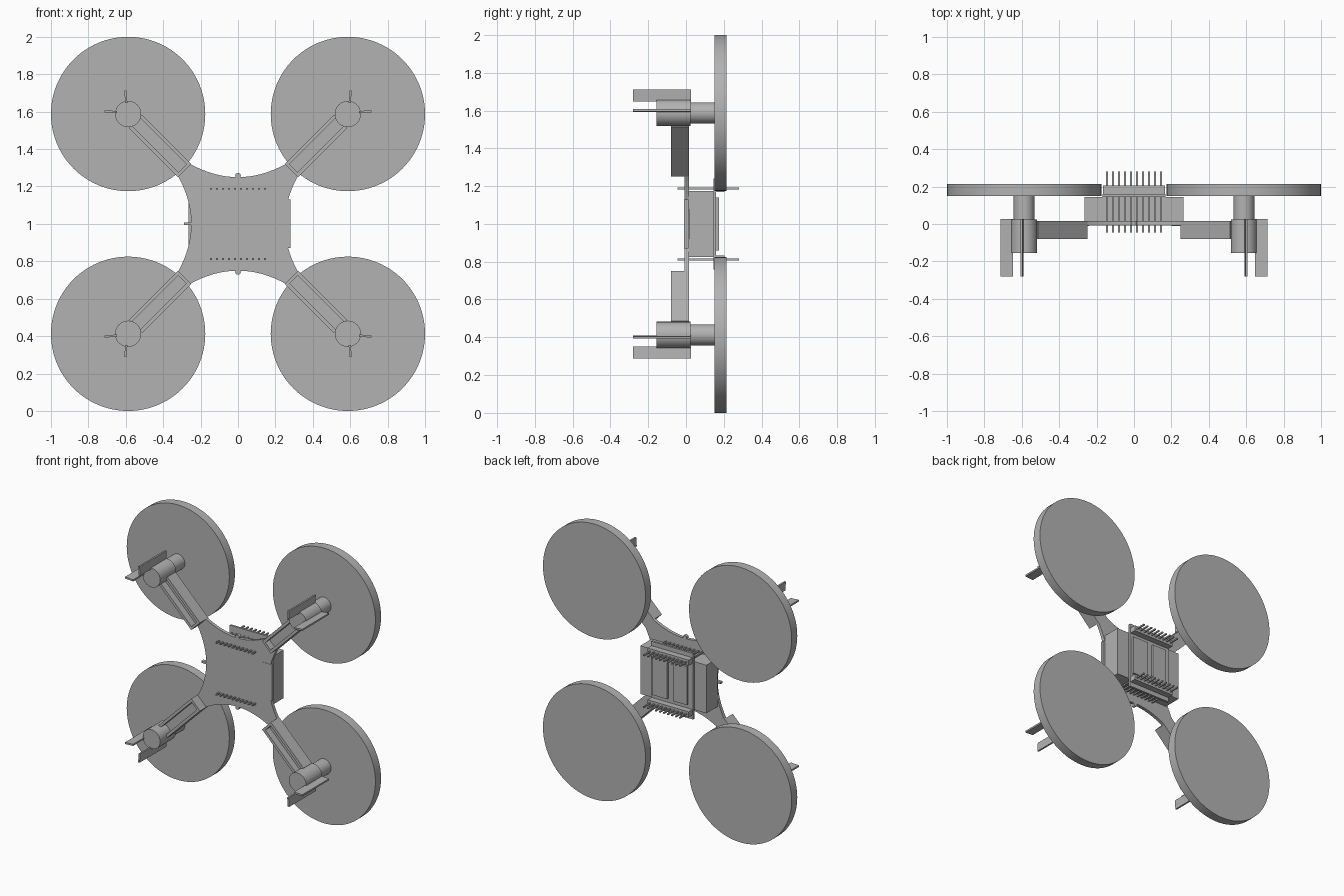
import bpy
import bmesh
import math
from mathutils import Vector, Matrix

old = bpy.data.objects.get("Cube")
if old:
    bpy.data.objects.remove(old, do_unlink=True)

grey = bpy.data.materials.new("plain grey")
grey.use_nodes = True
colour = (0.45, 0.45, 0.45, 1)
grey.diffuse_color = colour
grey.node_tree.nodes["Principled BSDF"].inputs["Base Color"].default_value = colour

MID = 1.0       # height of the middle of the craft
HUB = 0.5875    # rotor offset from the middle along x and z


def finish(name, bm, smooth=False):
    bmesh.ops.recalc_face_normals(bm, faces=bm.faces)
    mesh = bpy.data.meshes.new(name)
    bm.to_mesh(mesh)
    bm.free()
    mesh.materials.append(grey)
    obj = bpy.data.objects.new(name, mesh)
    bpy.context.collection.objects.link(obj)
    if smooth:
        bpy.ops.object.select_all(action='DESELECT')
        obj.select_set(True)
        bpy.context.view_layer.objects.active = obj
        bpy.ops.object.shade_smooth_by_angle(angle=math.radians(35))
    return obj


def add_prism(bm, outline, y0, y1):
    """Extrude an (x, height above middle) outline from y0 to y1."""
    front = [bm.verts.new((x, y0, MID + z)) for x, z in outline]
    face = bm.faces.new(front)
    moved = bmesh.ops.extrude_face_region(bm, geom=[face])["geom"]
    bmesh.ops.translate(bm, vec=(0, y1 - y0, 0),
                        verts=[v for v in moved if isinstance(v, bmesh.types.BMVert)])
    # the extrusion leaves the starting face out, so close it again
    if not face.is_valid:
        bm.faces.new(front)


def add_box(bm, x0, x1, y0, y1, z0, z1):
    add_prism(bm, [(x0, z0), (x1, z0), (x1, z1), (x0, z1)], y0, y1)


def cylinder(name, x, z, radius, y0, y1, sides=64):
    bm = bmesh.new()
    place = Matrix.Translation((x, (y0 + y1) / 2, MID + z)) @ Matrix.Rotation(math.pi / 2, 4, 'X')
    bmesh.ops.create_cone(bm, cap_ends=True, segments=sides, radius1=radius,
                          radius2=radius, depth=y1 - y0, matrix=place)
    return finish(name, bm, True)


def add_bar(bm, sx, sz, start, end, side0, side1, y0, y1):
    """Bar running diagonally outward in the quadrant (sx, sz)."""
    along = Vector((sx, sz)).normalized()
    across = Vector((-along.y, along.x))
    outline = [along * r + across * s for r, s in
               ((start, side0), (end, side0), (end, side1), (start, side1))]
    add_prism(bm, outline, y0, y1)


# Rotor, motor, arm and landing fins in each corner
for sx, horiz in ((1, "left"), (-1, "right")):
    for sz, vert in ((1, "upper"), (-1, "lower")):
        tag = f"{vert}_{horiz}"
        x, z = sx * HUB, sz * HUB
        cylinder(f"rotor_disc_{tag}", x, z, 0.4125, 0.15, 0.215, 96)
        cylinder(f"motor_shaft_{tag}", x, z, 0.056, 0.02, 0.152, 40)
        cylinder(f"motor_{tag}", x, z, 0.07, -0.155, 0.025, 48)

        # open channel arm with two walls, a floor and an inner end cap
        bm = bmesh.new()
        add_bar(bm, sx, sz, 0.403, 0.775, -0.05, -0.03, -0.08, 0.016)
        add_bar(bm, sx, sz, 0.403, 0.775, 0.03, 0.05, -0.08, 0.016)
        add_bar(bm, sx, sz, 0.403, 0.775, -0.03, 0.03, -0.03, 0.016)
        add_bar(bm, sx, sz, 0.403, 0.42, -0.03, 0.03, -0.08, -0.03)
        finish(f"arm_{tag}", bm)

        # tapered fins, one sideways and one upright
        side = [(0.06, 0.004), (0.125, 0.008), (0.125, 0.02), (0.06, 0.016)]
        bm = bmesh.new()
        add_prism(bm, [(x + sx * a, z + sz * b) for a, b in side], -0.28, 0.027)
        add_prism(bm, [(x + sx * b, z + sz * a) for a, b in side], -0.28, 0.027)
        finish(f"fins_{tag}", bm)

# Body plate with concave edges between its four tips
steps = 16
outline = []
for quarter in range(4):
    turn = Matrix.Rotation(-quarter * math.pi / 2, 2)
    for i in range(steps + 1):
        t = -1 + 2 * i / steps
        outline.append(turn @ Vector((0.255 * t, 0.25 + 0.07 * t * t)))
bm = bmesh.new()
add_prism(bm, outline, -0.008, 0.016)
add_box(bm, 0.2, 0.28, -0.01, 0.014, -0.13, 0.13)
add_box(bm, -0.288, -0.24, -0.01, 0.014, -0.007, 0.007)
finish("body_plate", bm)

# Body box behind the plate
bm = bmesh.new()
add_box(bm, -0.265, 0.265, 0.016, 0.145, -0.175, 0.175)
finish("body_box", bm)

# Small eyelets on the top and bottom edges
for sz, vert in ((1, "upper"), (-1, "lower")):
    cylinder(f"eyelet_{vert}", 0, sz * 0.257, 0.015, -0.008, 0.016, 20)

# Circuit board with raised panels on the back
bm = bmesh.new()
add_box(bm, -0.168, 0.168, 0.145, 0.16, -0.24, 0.24)
finish("circuit_board", bm)
bm = bmesh.new()
for x0, x1 in ((-0.13, -0.02), (0.03, 0.15)):
    add_box(bm, x0, x1, 0.16, 0.175, -0.14, 0.14)
finish("board_panels", bm)

# Header strips and their rows of pins
for sz, vert in ((1, "upper"), (-1, "lower")):
    z = sz * 0.188
    bm = bmesh.new()
    add_box(bm, -0.165, 0.165, 0.16, 0.205, z - 0.02, z + 0.02)
    finish(f"header_strip_{vert}", bm)
    bm = bmesh.new()
    for i in range(10):
        x = -0.145 + i * 0.29 / 9
        add_box(bm, x - 0.005, x + 0.005, -0.045, 0.28, z - 0.005, z + 0.005)
    finish(f"header_pins_{vert}", bm)
